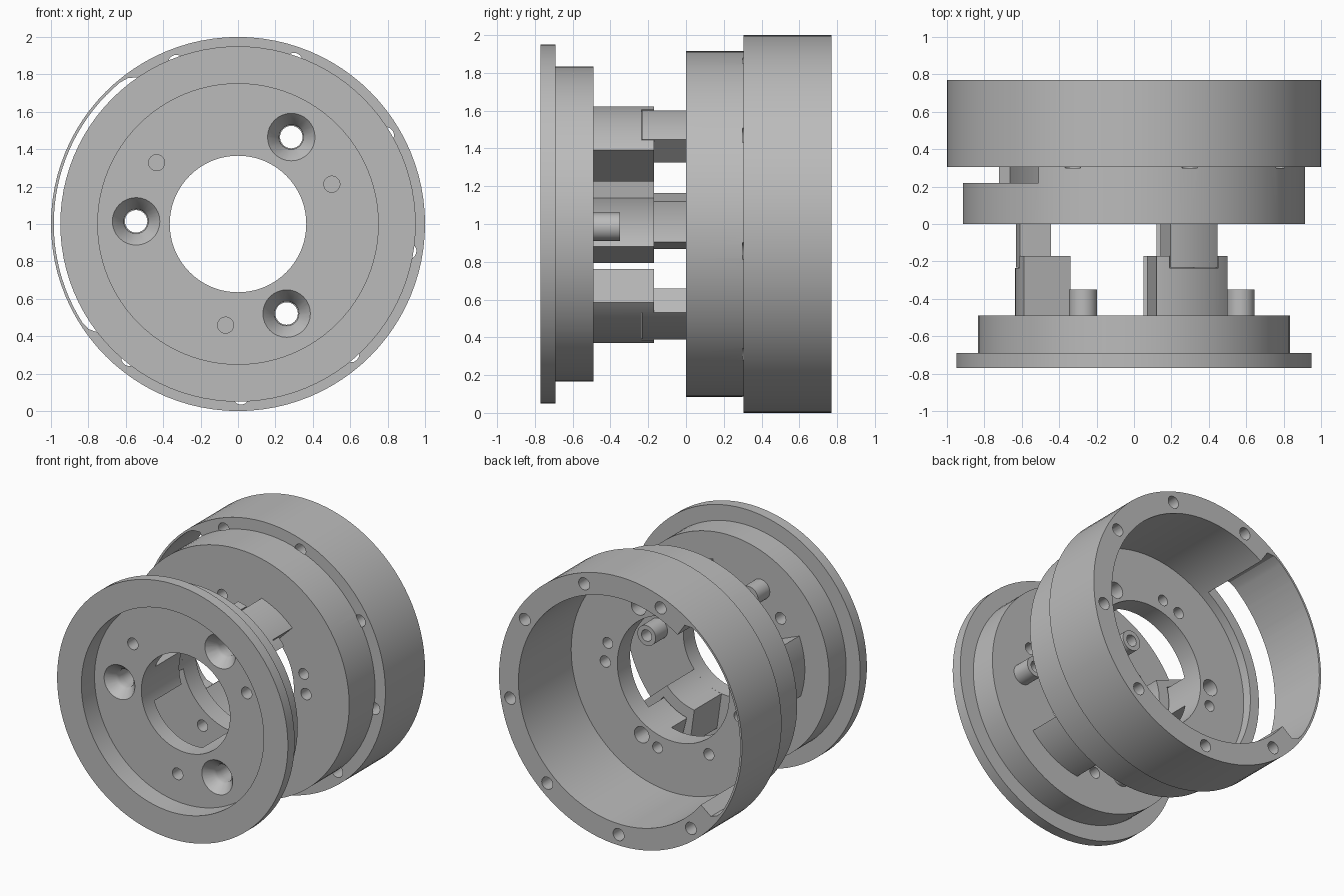
import bpy, bmesh
from math import sin, cos, radians, tau

if "Cube" in bpy.data.objects:
    bpy.data.objects.remove(bpy.data.objects["Cube"])

grey = bpy.data.materials.new("plain_grey")
grey.use_nodes = True
grey.diffuse_color = (0.5, 0.5, 0.5, 1)
grey.node_tree.nodes["Principled BSDF"].inputs["Base Color"].default_value = (0.5, 0.5, 0.5, 1)


def polar(r, deg):
    return r * cos(radians(deg)), 1 + r * sin(radians(deg))


def turn(bm, profile, centre=(0, 1), seg=96, ring=False):
    """Turn (radius, y) points about a y-parallel axis, as a ring or a capped solid."""
    loops = []
    for r, y in profile:
        loops.append([bm.verts.new((centre[0] + r * cos(tau * i / seg), y,
                                    centre[1] + r * sin(tau * i / seg))) for i in range(seg)])
    pairs = list(zip(loops, loops[1:]))
    if ring:
        pairs.append((loops[-1], loops[0]))
    else:
        bm.faces.new(loops[0])
        bm.faces.new(loops[-1])
    for a, b in pairs:
        for i in range(seg):
            j = (i + 1) % seg
            bm.faces.new((a[i], a[j], b[j], b[i]))


def sector(bm, r0, r1, mid, half, y0, y1, rounded=False):
    """Extrude an annular sector along y; its outer corners may be rounded."""
    n = 32
    pts = []
    for i in range(n + 1):
        pts.append(polar(r0, mid - half + 2 * half * i / n))
    for i in range(n, -1, -1):
        drop = 0
        if rounded:
            drop = {0: 0.04, 1: 0.008}.get(min(i, n - i), 0)
        pts.append(polar(r1 - drop, mid - half + 2 * half * i / n))
    front = [bm.verts.new((x, y0, z)) for x, z in pts]
    back = [bm.verts.new((x, y1, z)) for x, z in pts]
    bm.faces.new(front)
    bm.faces.new(back)
    for i in range(len(pts)):
        j = (i + 1) % len(pts)
        bm.faces.new((front[i], front[j], back[j], back[i]))


def make(name, bm):
    bmesh.ops.recalc_face_normals(bm, faces=bm.faces)
    mesh = bpy.data.meshes.new(name)
    bm.to_mesh(mesh)
    bm.free()
    mesh.materials.append(grey)
    obj = bpy.data.objects.new(name, mesh)
    bpy.context.collection.objects.link(obj)
    return obj


def cut(obj, bm):
    """Subtract a cutter for good and remove it."""
    cutter = make("cutter", bm)
    cutter.hide_render = True
    mod = obj.modifiers.new("cut", "BOOLEAN")
    mod.operation = "DIFFERENCE"
    mod.solver = "EXACT"
    mod.object = cutter
    graph = bpy.context.evaluated_depsgraph_get()
    mesh = bpy.data.meshes.new_from_object(obj.evaluated_get(graph))
    obj.modifiers.clear()
    obj.data = mesh
    bpy.data.objects.remove(cutter)


def holes(bm, angles, dist, profile, seg=32):
    for a in angles:
        turn(bm, profile, polar(dist, a), seg)


def thirds(start):
    return [start + 120 * k for k in range(3)]


SCREWS, PINS, VENTS = thirds(58.5), thirds(-1.5), thirds(23)
BOLT = 0.545
parts = []

# Front cover: stepped disc with a recessed face and a bore
bm = bmesh.new()
turn(bm, [(0.365, -0.615), (0.75, -0.615), (0.75, -0.77), (0.95, -0.77),
          (0.95, -0.69), (0.835, -0.69), (0.835, -0.49), (0.365, -0.49)], ring=True)
cover = make("front_cover", bm)
bm = bmesh.new()
holes(bm, SCREWS, BOLT, [(0.133, -0.62), (0.127, -0.615), (0.072, -0.55), (0.065, -0.53), (0.065, -0.4)])
holes(bm, VENTS, BOLT, [(0.043, -0.7), (0.043, -0.4)])
cut(cover, bm)
parts.append(cover)

# Rear housing: cup with a stepped rim
bm = bmesh.new()
turn(bm, [(0.46, 0), (0.915, 0), (0.915, 0.305), (1, 0.305),
          (1, 0.77), (0.84, 0.77), (0.84, 0.15), (0.46, 0.15)], ring=True)
housing = make("rear_housing", bm)
# Side window and pocket in the rim
bm = bmesh.new()
sector(bm, 0.78, 0.985, 171, 47, 0.22, 0.9, rounded=True)
cut(housing, bm)
# Rim bolt holes and floor holes
bm = bmesh.new()
holes(bm, [71 - 40 * k for k in range(-1, 6)], 0.92, [(0.045, 0.3), (0.045, 0.9)])
holes(bm, [13.5 + 90 * k for k in range(4)], 0.555, [(0.04, -0.1), (0.04, 0.3)])
holes(bm, PINS, 0.56, [(0.042, -0.1), (0.042, 0.3)])
holes(bm, SCREWS, BOLT, [(0.06, -0.1), (0.06, 0.3)])
cut(housing, bm)
parts.append(housing)

for k, a in enumerate(SCREWS, 1):
    # Notched cover block that receives the housing block
    bm = bmesh.new()
    sector(bm, 0.365, 0.635, a, 20.5, -0.49, -0.17)
    block = make(f"cover_block_{k}", bm)
    bm = bmesh.new()
    sector(bm, 0.45, 0.8, a, 14, -0.235, 0)
    cut(block, bm)
    bm = bmesh.new()
    holes(bm, [a], BOLT, [(0.065, -0.6), (0.065, 0)])
    cut(block, bm)
    parts.append(block)

    # Housing block
    bm = bmesh.new()
    sector(bm, 0.46, 0.632, a, 13.5, -0.232, 0)
    block = make(f"housing_block_{k}", bm)
    bm = bmesh.new()
    holes(bm, [a], BOLT, [(0.06, -0.4), (0.06, 0.1)])
    cut(block, bm)
    parts.append(block)

# Hollow locating pins on the cover
for k, a in enumerate(PINS, 1):
    bm = bmesh.new()
    turn(bm, [(0.075, -0.49), (0.075, -0.35), (0.042, -0.35), (0.042, -0.49)],
         polar(0.57, a), 32, ring=True)
    parts.append(make(f"locating_pin_{k}", bm))

# Smooth round walls, keep edges sharp
bpy.ops.object.select_all(action="DESELECT")
for obj in parts:
    obj.select_set(True)
bpy.context.view_layer.objects.active = parts[0]
bpy.ops.object.shade_smooth_by_angle(angle=radians(25))
